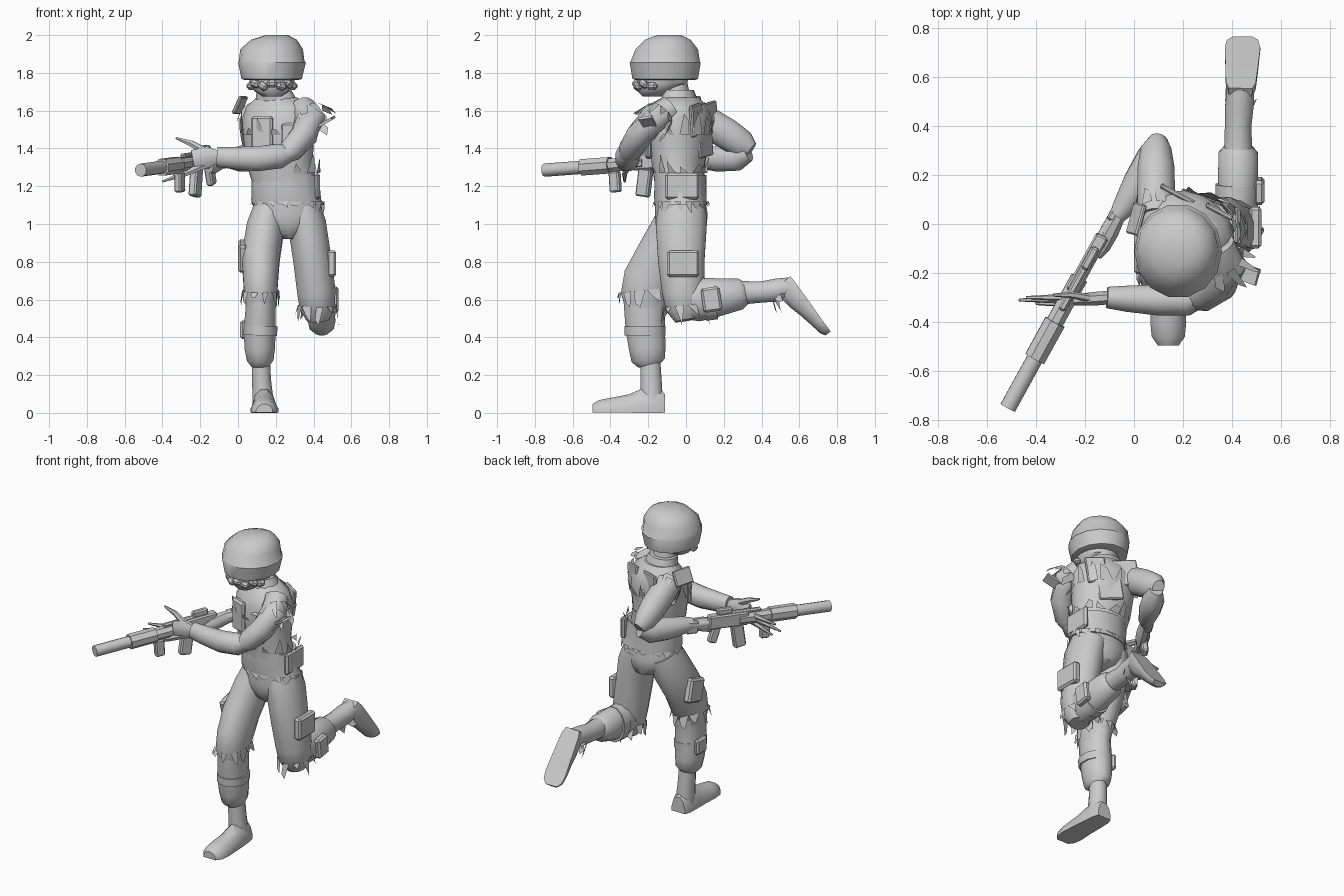
import bpy, bmesh, math, random
from mathutils import Vector, Euler

random.seed(4)
grey = bpy.data.materials.new("plain_grey")
grey.diffuse_color = (0.6, 0.6, 0.6, 1)


def finish(name, bm, smooth=40, fix=True):
    if fix:
        bmesh.ops.recalc_face_normals(bm, faces=bm.faces)
    me = bpy.data.meshes.new(name)
    bm.to_mesh(me)
    bm.free()
    me.materials.append(grey)
    ob = bpy.data.objects.new(name, me)
    bpy.context.collection.objects.link(ob)
    if smooth:
        bpy.ops.object.select_all(action='DESELECT')
        ob.select_set(True)
        bpy.context.view_layer.objects.active = ob
        bpy.ops.object.shade_smooth_by_angle(angle=math.radians(smooth))
    return ob


def frame(axis, ref):
    t = axis.normalized()
    side = (ref - t * ref.dot(t)).normalized()
    return t, side, t.cross(side)


def tube(name, pts, ref=(1, 0, 0), n=12, smooth=40, flat=1):
    """Oval tube through (x, y, z, half width along ref, half depth); flat cuts the underside."""
    bm, rings, ref = bmesh.new(), [], Vector(ref)
    P = [Vector(p[:3]) for p in pts]
    for i, p in enumerate(pts):
        _, s, u = frame(P[min(i + 1, len(P) - 1)] - P[max(i - 1, 0)], ref)
        rings.append([bm.verts.new(P[i] + s * p[3] * math.cos(a) + u * p[4] * max(math.sin(a), -flat))
                      for a in (math.tau * (k + .5) / n for k in range(n))])
    for a, b in zip(rings, rings[1:]):
        for k in range(n):
            bm.faces.new((a[k], a[(k + 1) % n], b[(k + 1) % n], b[k]))
    bm.faces.new(rings[0])
    bm.faces.new(rings[-1])
    return finish(name, bm, smooth)


def stack(name, rows, n=16, smooth=40):
    """Horizontal ovals: (x, y, z, half x, half y, twist degrees)."""
    bm, rings = bmesh.new(), []
    for x, y, z, a, b, tw in rows:
        e = Euler((0, 0, math.radians(tw)))
        ring = []
        for k in range(n):
            v = Vector((a * math.cos(math.tau * k / n), b * math.sin(math.tau * k / n), 0))
            v.rotate(e)
            ring.append(bm.verts.new(v + Vector((x, y, z))))
        rings.append(ring)
    for a, b in zip(rings, rings[1:]):
        for k in range(n):
            bm.faces.new((a[k], a[(k + 1) % n], b[(k + 1) % n], b[k]))
    bm.faces.new(rings[0])
    bm.faces.new(rings[-1])
    return finish(name, bm, smooth)


def box(name, c, size, rot=(0, 0, 0), bevel=.012):
    bm = bmesh.new()
    bmesh.ops.create_cube(bm, size=1)
    e = Euler([math.radians(r) for r in rot])
    bmesh.ops.scale(bm, vec=size, verts=bm.verts)
    if bevel:
        bmesh.ops.bevel(bm, geom=bm.edges[:], offset=bevel, segments=1, affect='EDGES')
    for v in bm.verts:
        v.co.rotate(e)
        v.co += Vector(c)
    return finish(name, bm, 0)


def hem(name, c, axis, w, d, length, count=9, flare=.02, ref=(1, 0, 0)):
    """Torn cloth edge: uneven ragged strips around an oval."""
    bm = bmesh.new()
    t, s, u = frame(Vector(axis), Vector(ref))
    c = Vector(c)
    at = lambda a, r, h: c + s * (w + r) * math.cos(a) + u * (d + r) * math.sin(a) + t * h
    for k in range(count):
        a0 = math.tau * k / count
        wide = math.tau / count * random.uniform(.6, 1)
        tip, half, r = random.uniform(-.1, .7), random.uniform(.05, .5), flare * random.uniform(.2, 1.3)
        h = length * random.uniform(.3, 1.1)
        bm.faces.new([bm.verts.new(v) for v in
                      (at(a0, .003, 0), at(a0 + wide, .003, 0),
                       at(a0 + wide * (tip + half), r, h * .7), at(a0 + wide * tip, r, h))])
    return finish(name, bm, 0, False)


# Head and helmet
stack("helmet", [(.178, -.11, 1.762, .14, .16, 0), (.178, -.11, 1.768, .16, .178, 0),
                 (.18, -.11, 1.855, .179, .193, 0), (.178, -.11, 1.862, .174, .188, 0),
                 (.178, -.102, 1.925, .166, .17, 0), (.19, -.097, 1.975, .122, .125, 0),
                 (.205, -.09, 2.0, .06, .065, 0)], 14)
stack("head", [(.18, -.18, 1.675, .05, .05, 0), (.18, -.16, 1.70, .09, .095, 0),
               (.18, -.13, 1.74, .12, .135, 0), (.18, -.12, 1.80, .12, .14, 0)])
for i in range(7):
    a = math.radians(195 + i * 25)
    box("face_wrap", (.18 + .115 * math.cos(a), -.15 + .115 * math.sin(a), 1.73 + .012 * (i % 2)),
        (.055, .04, .04), (0, 15 * (i % 3), math.degrees(a) + 90), .013)
stack("neck", [(.2, -.04, 1.60, .085, .08, 0), (.18, -.07, 1.78, .07, .07, 0)], 12)
stack("collar", [(.21, -.03, 1.63, .125, .1, -20), (.19, -.04, 1.71, .095, .08, -20)], 12)

# Torso, vest and hips
stack("torso", [(.26, -.03, 1.08, .18, .13, 0), (.25, -.035, 1.20, .17, .13, -5),
                (.22, -.04, 1.32, .18, .14, -12), (.215, -.035, 1.45, .19, .16, -20),
                (.215, -.03, 1.56, .20, .16, -25), (.215, -.025, 1.62, .18, .13, -25),
                (.205, -.025, 1.67, .11, .09, -25)])
stack("vest_skirt", [(.265, -.025, 1.10, .19, .14, 0), (.255, -.03, 1.13, .185, .142, 0),
                     (.25, -.03, 1.26, .178, .138, -5)], 14)
stack("hips", [(.27, -.04, .92, .03, .07, 0), (.265, -.025, .95, .10, .115, 0),
               (.262, -.025, 1.0, .165, .135, 0), (.262, -.025, 1.05, .188, .14, 0),
               (.26, -.03, 1.11, .18, .135, 0)])
box("chest_pouch", (.13, -.165, 1.47), (.12, .04, .2), (0, 0, -20))
box("chest_pouch", (.28, -.195, 1.44), (.11, .03, .19), (0, 0, -10))
for x, y, z, w in ((.17, .125, 1.56, .15), (.27, .098, 1.44, .15), (.34, .055, 1.55, .12)):
    box("back_panel", (x, y, z), (w, .022, .17), (0, 8, -28), .006)
box("waist_pouch", (.42, -.02, 1.20), (.03, .18, .14))
hem("vest_tatters", (.25, -.03, 1.27), (0, 0, 1), .182, .142, .1, 14)
hem("belt_tatters", (.265, -.025, 1.12), (0, 0, -1), .19, .142, .06, 16, .008)
hem("chest_tatters", (.215, -.035, 1.47), (0, 0, 1), .19, .16, .12, 14)

# Standing leg
tube("standing_thigh", [(.17, -.02, 1.08, .09, .12), (.145, -.05, .98, .102, .135),
                        (.12, -.14, .82, .104, .135), (.12, -.20, .70, .095, .14),
                        (.12, -.225, .62, .09, .125), (.12, -.215, .54, .08, .1)])
tube("standing_shin", [(.12, -.215, .66, .085, .125), (.12, -.22, .56, .082, .112),
                       (.115, -.215, .44, .088, .108), (.115, -.205, .34, .083, .1),
                       (.118, -.20, .28, .073, .092), (.12, -.195, .25, .05, .06)])
tube("knee_band", [(.12, -.217, .46, .092, .113), (.118, -.217, .41, .092, .111)])
hem("knee_tatters", (.12, -.215, .65), (0, .1, -1), .095, .14, .09, 11)
box("thigh_pouch", (.025, -.12, .83), (.05, .14, .15), (15, 0, 0))
box("shin_pouch", (.028, -.19, .44), (.035, .1, .1))
tube("standing_boot_shaft", [(.12, -.19, .29, .05, .055), (.125, -.185, .17, .052, .058),
                             (.135, -.18, .02, .06, .063)])
tube("standing_boot_foot", [(.135, -.112, .004, .05, .1), (.135, -.15, .004, .062, .13),
                            (.138, -.24, .004, .068, .125), (.14, -.30, .004, .07, .098),
                            (.14, -.40, .004, .076, .078), (.14, -.46, .004, .07, .066),
                            (.14, -.495, .004, .045, .045)], n=12, flat=.03)

# Trailing leg
tube("trailing_thigh", [(.34, -.02, 1.08, .10, .13), (.365, -.025, 1.0, .105, .14),
                        (.395, -.025, .80, .105, .127), (.415, -.015, .64, .105, .115),
                        (.42, -.01, .55, .095, .1), (.425, 0, .49, .06, .06)])
tube("trailing_shin", [(.42, -.04, .585, .08, .09), (.42, .06, .60, .09, .12),
                       (.425, .16, .61, .085, .105), (.425, .29, .63, .083, .085),
                       (.425, .315, .635, .06, .065)])
tube("trailing_cuff", [(.42, .10, .60, .092, .117), (.422, .16, .605, .092, .113)])
tube("trailing_boot_shaft", [(.425, .28, .635, .06, .065), (.425, .40, .64, .056, .058),
                             (.43, .48, .65, .06, .063), (.435, .555, .665, .058, .055)])
tube("trailing_boot_foot", [(.435, .552, .72, .05, .09), (.436, .575, .69, .063, .115),
                            (.439, .63, .615, .068, .10), (.441, .67, .56, .071, .08),
                            (.443, .72, .49, .075, .06), (.443, .75, .45, .066, .05),
                            (.443, .765, .43, .04, .035)], n=12, flat=.03)
hem("trailing_knee_tatters", (.42, -.01, .57), (0, .1, -1), .10, .11, .10, 10)
hem("boot_tatters", (.43, .50, .63), (0, .5, -.7), .055, .05, .09, 6)
box("side_pouch", (.495, -.015, .79), (.05, .17, .14))
box("knee_pouch", (.51, .135, .60), (.045, .10, .13), (8, 0, 0))

# Trigger arm
tube("trigger_upper_arm", [(.09, .03, 1.58, .075, .075), (.09, .12, 1.535, .08, .085),
                           (.09, .22, 1.475, .078, .085), (.09, .30, 1.42, .065, .078),
                           (.10, .345, 1.39, .038, .045)])
tube("trigger_forearm", [(.105, .33, 1.38, .04, .05), (.075, .27, 1.355, .066, .075),
                         (.02, .17, 1.345, .066, .07), (-.04, .07, 1.345, .05, .052),
                         (-.07, .03, 1.345, .035, .04)])
tube("trigger_hand", [(-.06, .04, 1.345, .03, .035), (-.10, -.03, 1.33, .04, .045),
                      (-.13, -.09, 1.31, .035, .045), (-.15, -.13, 1.30, .02, .03)], n=8)
hem("trigger_shoulder_tatters", (.09, .05, 1.57), (-.05, .8, -.5), .08, .085, .11, 8, .01)
box("shoulder_guard", (.01, .02, 1.63), (.02, .13, .10), (0, 25, -15), .006)

# Support arm
tube("support_upper_arm", [(.34, -.09, 1.61, .07, .075), (.38, -.17, 1.56, .078, .08),
                           (.35, -.245, 1.47, .073, .073), (.28, -.295, 1.39, .065, .065),
                           (.23, -.315, 1.35, .035, .04)], (0, 0, 1))
tube("support_forearm", [(.29, -.29, 1.38, .04, .04), (.22, -.31, 1.36, .068, .065),
                         (.10, -.31, 1.345, .068, .066), (-.03, -.305, 1.35, .06, .055),
                         (-.11, -.30, 1.355, .055, .045)], (0, 0, 1))
tube("support_palm", [(-.10, -.30, 1.355, .035, .03), (-.16, -.305, 1.355, .06, .03),
                      (-.24, -.31, 1.34, .055, .025)], (0, 0, 1), 8)
for dz, x, y in ((.11, -.33, -.29), (-.03, -.44, -.30), (-.07, -.47, -.31), (-.12, -.40, -.325)):
    tube("support_finger", [(-.17, -.305, 1.35 + dz * .3, .022, .018),
                            ((x - .17) / 2, y, 1.35 + dz * .7, .018, .014),
                            (x, y, 1.345 + dz, .006, .006)], (0, 0, 1), 6)
hem("support_shoulder_tatters", (.375, -.14, 1.58), (.35, -.4, -.45), .08, .082, .12, 10, .03, (0, 0, 1))
box("torn_sleeve_plate", (.455, -.20, 1.535), (.12, .07, .015), (10, -28, -20), 0)


# Rifle along a straight line, placed by its y position
def gun(y, dz=0):
    return (-.515 + (y + .75) * .55, y, 1.285 + (y + .75) * .075 + dz)


def gun_tube(name, y0, y1, r, dz=0, n=10):
    return tube(name, [(*gun(y0, dz), r, r), (*gun(y1, dz), r, r)], n=n)


def gun_box(name, y, dz, size, tilt=0):
    return box(name, gun(y, dz), size, (4 + tilt, 0, -28.8), .008)


gun_tube("suppressor", -.75, -.52, .035)
gun_tube("barrel", -.56, -.36, .024)
gun_tube("fore_grip", -.55, -.40, .047, n=8)
gun_tube("hand_guard", -.44, -.22, .038, n=8)
gun_box("receiver", -.16, .005, (.055, .26, .085))
gun_box("top_rail", -.23, .045, (.03, .28, .025))
gun_box("sight", -.14, .065, (.035, .10, .04))
gun_box("front_handle", -.375, -.09, (.04, .06, .11))
gun_box("magazine", -.22, -.105, (.045, .075, .15), -12)
gun_box("pistol_grip", -.08, -.075, (.04, .055, .11), 15)
gun_tube("stock_tube", -.05, .08, .022)
gun_box("stock", .05, -.01, (.04, .08, .08))
